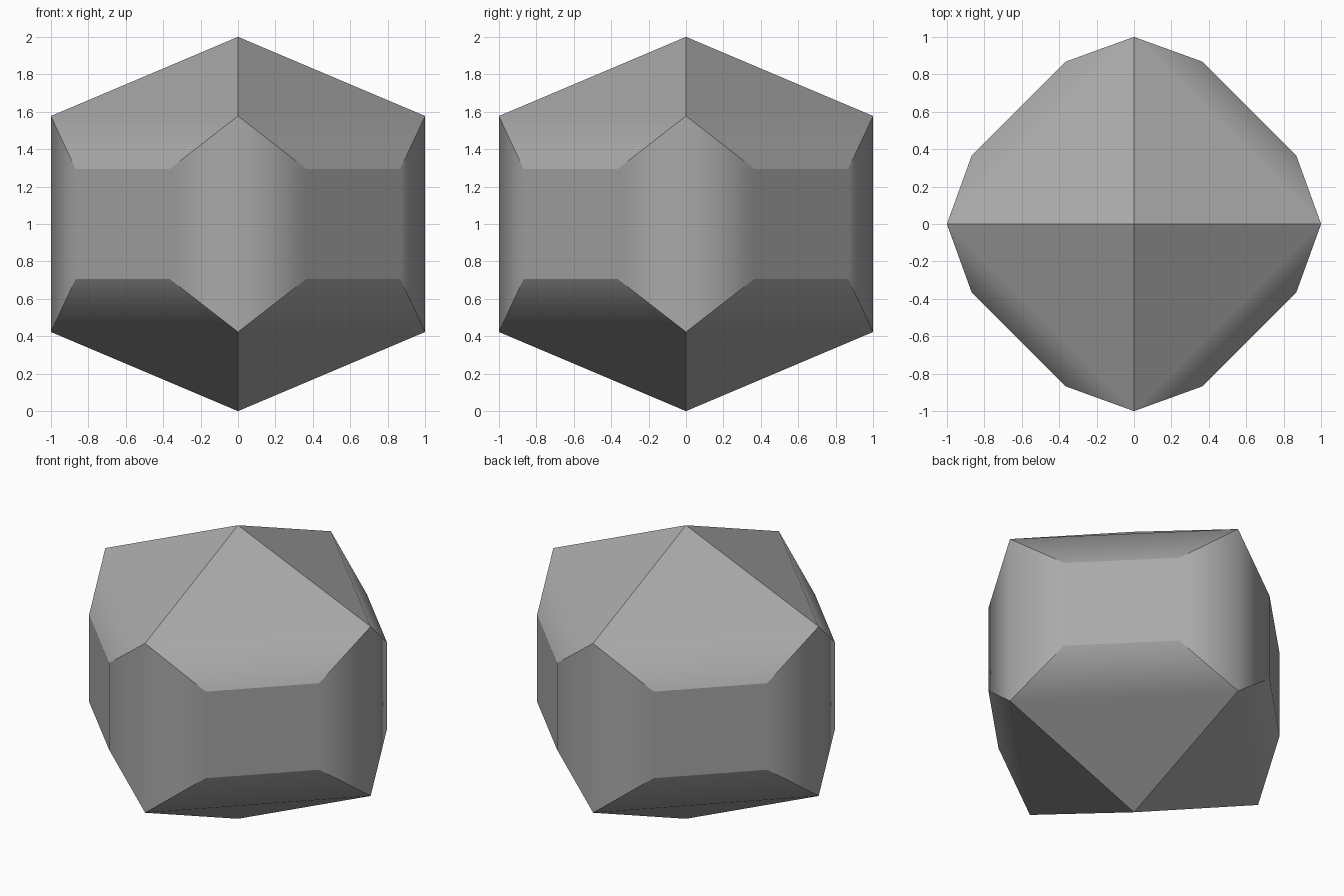
import bpy
import bmesh

cube = bpy.data.objects.get("Cube")
if cube:
    bpy.data.objects.remove(cube)

# Key distances of the faceted stone, measured from its centre
RIDGE = 0.577          # half height of the four upright ridges
IN, OUT = 0.364, 0.868  # corners of the upright side panels
PANEL = 0.295          # half height of the side panels

grey = bpy.data.materials.new("stone grey")
grey.use_nodes = True
colour = (0.4, 0.4, 0.4, 1)
grey.diffuse_color = colour
grey.node_tree.nodes["Principled BSDF"].inputs["Base Color"].default_value = colour

bm = bmesh.new()
corners = {}
group = {}


def corner(x, y, z):
    key = (round(x, 3), round(y, 3), round(z, 3))
    if key not in corners:
        corners[key] = bm.verts.new((x, y, z + 1))
    return corners[key]


def facet(name, *points):
    face = bm.faces.new([corner(*p) for p in points])
    face.smooth = True
    group[face] = name


for sx in (-1, 1):
    for sy in (-1, 1):
        a, b = (sx * OUT, sy * IN), (sx * IN, sy * OUT)
        ridge_x, ridge_y = (sx, 0), (0, sy)
        # Upright band: side panel and the two ridge halves beside it
        facet("band", (*a, PANEL), (*b, PANEL), (*b, -PANEL), (*a, -PANEL))
        for ridge, p in ((ridge_x, a), (ridge_y, b)):
            facet("band", (*ridge, RIDGE), (*p, PANEL), (*p, -PANEL), (*ridge, -RIDGE))
        # Crown and base facets, each folded along its lower edge
        for sz in (-1, 1):
            cap = (sx, sy, sz)
            r, p = sz * RIDGE, sz * PANEL
            facet(cap, (0, 0, sz), (*ridge_x, r), (*ridge_y, r))
            facet(cap, (*ridge_x, r), (*a, p), (*b, p), (*ridge_y, r))

bmesh.ops.recalc_face_normals(bm, faces=bm.faces)

# Keep creases only where different facets meet
for edge in bm.edges:
    edge.smooth = len({group[f] for f in edge.link_faces}) == 1

mesh = bpy.data.meshes.new("faceted_stone")
bm.to_mesh(mesh)
bm.free()
mesh.materials.append(grey)
stone = bpy.data.objects.new("faceted_stone", mesh)
bpy.context.collection.objects.link(stone)

# Large facets stay flat, small ones blend into them
blend = stone.modifiers.new("blend", "WEIGHTED_NORMAL")
blend.mode = "FACE_AREA"
blend.weight = 100
blend.keep_sharp = True
